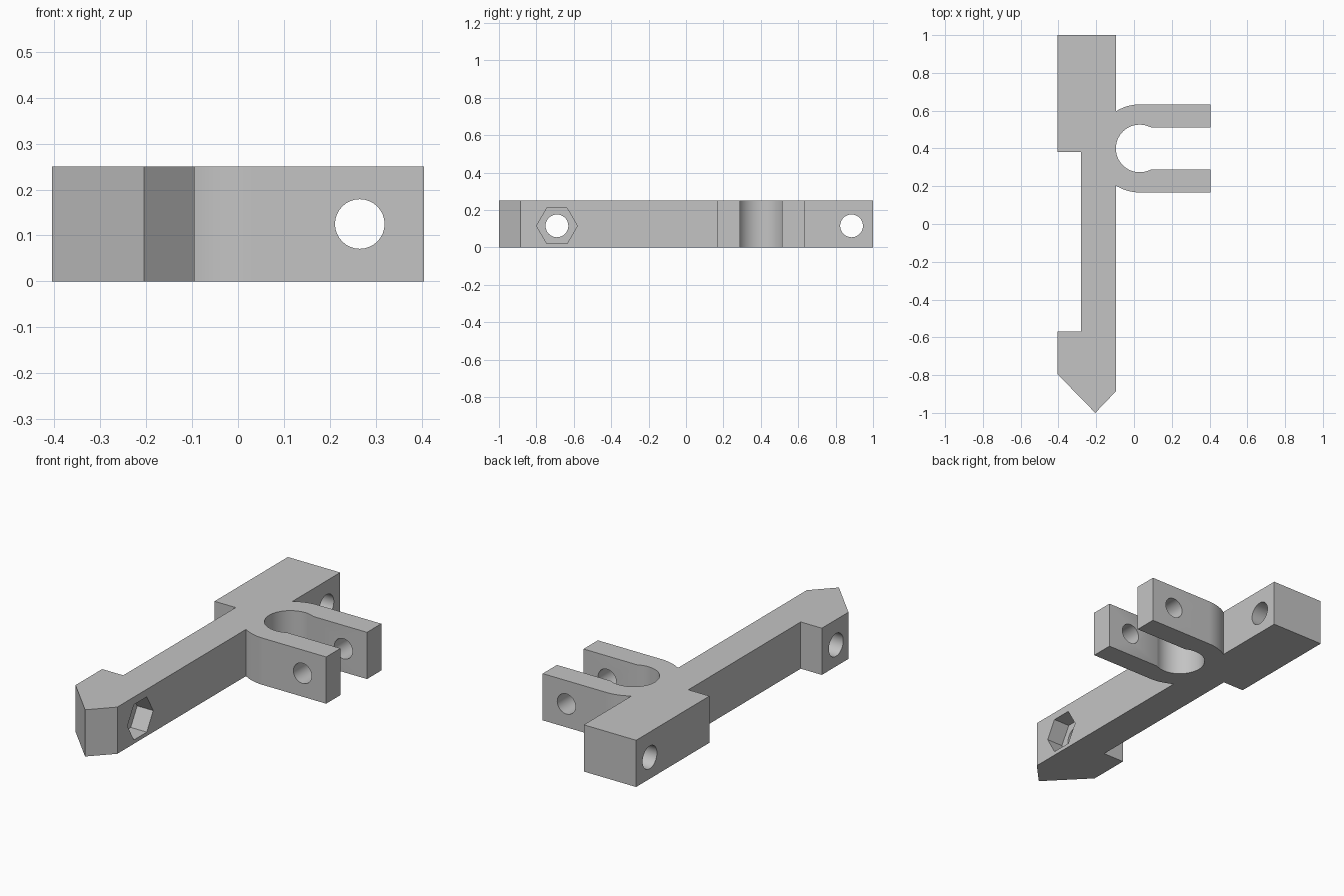
import bpy, bmesh
from math import sin, cos, pi, radians, asin, acos
from mathutils import Matrix, Vector

cube = bpy.data.objects.get("Cube")
if cube:
    bpy.data.objects.remove(cube)

HEIGHT = 0.25
BODY_LEFT, BODY_RIGHT, ARM_END = -0.405, -0.095, 0.405
FORK = Vector((0.03, 0.4))      # centre of the fork's round throat
OUTER, INNER, GAP = 0.233, 0.126, 0.112

grey = bpy.data.materials.new("plain grey")
grey.use_nodes = True
colour = (0.55, 0.55, 0.55, 1)
grey.diffuse_color = colour
grey.node_tree.nodes["Principled BSDF"].inputs["Base Color"].default_value = colour


def make_object(name, bm):
    bmesh.ops.recalc_face_normals(bm, faces=bm.faces)
    mesh = bpy.data.meshes.new(name)
    bm.to_mesh(mesh)
    bm.free()
    mesh.materials.append(grey)
    obj = bpy.data.objects.new(name, mesh)
    bpy.context.collection.objects.link(obj)
    return obj


def arc(radius, start, end, steps):
    angles = [start + (end - start) * i / steps for i in range(steps + 1)]
    return [(FORK.x + radius * cos(a), FORK.y + radius * sin(a)) for a in angles]


def cut(target, axis, centre, radius, length, sides):
    """Remove a prism whose length runs along the given axis."""
    bm = bmesh.new()
    turn = Matrix.Rotation(pi / 2, 4, axis)
    spin = Matrix.Rotation(pi / 2, 4, 'Z') if axis == 'Y' else Matrix()
    bmesh.ops.create_cone(bm, cap_ends=True, segments=sides, radius1=radius,
                          radius2=radius, depth=length,
                          matrix=Matrix.Translation(centre) @ turn @ spin)
    # A hexagon has its points along the body, with flats top and bottom
    if sides == 6:
        for i, v in enumerate(bm.verts):
            a = round(i // 2) * pi / 3
            v.co.y = centre[1] + radius * cos(a)
            v.co.z = centre[2] + radius * sin(a)
    cutter = make_object("hole_cutter", bm)
    cutter.hide_render = True
    mod = target.modifiers.new("hole", 'BOOLEAN')
    mod.object, mod.operation, mod.solver = cutter, 'DIFFERENCE', 'EXACT'
    bpy.context.view_layer.objects.active = target
    bpy.ops.object.modifier_apply(modifier=mod.name)
    bpy.data.objects.remove(cutter)


# Outline of the bar, its two feet and the open fork
root = acos((BODY_RIGHT - FORK.x) / OUTER)
lip = asin(GAP / INNER)
outline = [(BODY_LEFT, 1), (BODY_LEFT, 0.38), (-0.28, 0.38), (-0.28, -0.57),
           (BODY_LEFT, -0.57), (BODY_LEFT, -0.795), (-0.205, -1),
           (BODY_RIGHT, -0.885)]
outline += arc(OUTER, -root, -pi / 2, 10)
outline += [(ARM_END, FORK.y - OUTER), (ARM_END, FORK.y - GAP), (0.09, FORK.y - GAP)]
outline += arc(INNER, 2 * pi - lip, lip, 40)[1:-1]
outline += [(0.09, FORK.y + GAP), (ARM_END, FORK.y + GAP), (ARM_END, FORK.y + OUTER)]
outline += arc(OUTER, pi / 2, root, 10)
outline.append((BODY_RIGHT, 1))

bm = bmesh.new()
base = bm.faces.new([bm.verts.new((x, y, 0)) for x, y in outline])
top = bmesh.ops.extrude_face_region(bm, geom=[base])["geom"]
bmesh.ops.translate(bm, vec=(0, 0, HEIGHT),
                    verts=[g for g in top if isinstance(g, bmesh.types.BMVert)])
bracket = make_object("forked_bracket", bm)

# Pin hole through both fork arms
cut(bracket, 'X', (0.265, FORK.y, HEIGHT / 2), 0.054, 0.8, 32)

# Bolt holes through the feet, each with a hexagonal nut pocket
for y in (-0.69, 0.885):
    cut(bracket, 'Y', (-0.25, y, 0.115), 0.061, 0.6, 32)
    cut(bracket, 'Y', (BODY_RIGHT, y, 0.115), 0.109, 0.19, 6)

# Smooth bores and bends, crisp edges
bpy.ops.object.select_all(action='DESELECT')
bracket.select_set(True)
bpy.context.view_layer.objects.active = bracket
bpy.ops.object.shade_smooth_by_angle(angle=radians(25))
